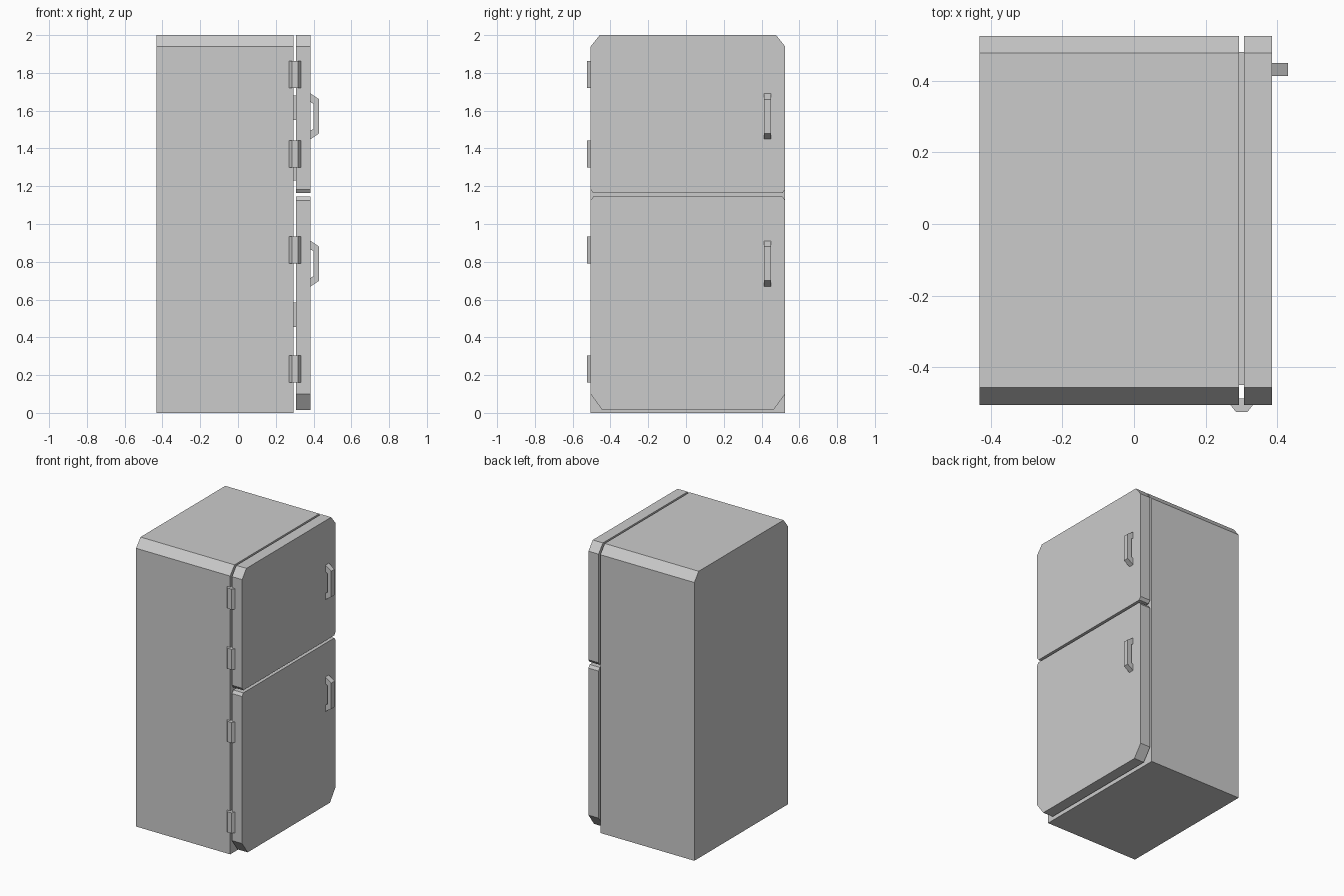
import bpy
import bmesh
from mathutils import Vector

cube = bpy.data.objects.get("Cube")
if cube:
    bpy.data.objects.remove(cube, do_unlink=True)

grey = bpy.data.materials.new("light grey enamel")
grey.use_nodes = True
colour = (0.6, 0.6, 0.6, 1)
grey.diffuse_color = colour
grey.node_tree.nodes["Principled BSDF"].inputs["Base Color"].default_value = colour


def prism(name, outline, axis, start, end):
    """Extrude a 2D outline along an axis; the outline uses the other two axes in order."""
    bm = bmesh.new()
    verts = []
    for point in outline:
        co = list(point)
        co.insert(axis, start)
        verts.append(bm.verts.new(co))
    face = bm.faces.new(verts)
    grown = bmesh.ops.extrude_face_region(bm, geom=[face])["geom"]
    shift = Vector((0, 0, 0))
    shift[axis] = end - start
    bmesh.ops.translate(bm, vec=shift, verts=[v for v in grown if isinstance(v, bmesh.types.BMVert)])
    bmesh.ops.recalc_face_normals(bm, faces=bm.faces)
    mesh = bpy.data.meshes.new(name)
    bm.to_mesh(mesh)
    bm.free()
    mesh.materials.append(grey)
    obj = bpy.data.objects.new(name, mesh)
    bpy.context.collection.objects.link(obj)
    return obj


def panel(bottom, top, low_cut, high_cut):
    """Rectangle in y and z with its lower and upper corners cut off."""
    y0, y1 = -0.505, 0.525
    (ly, lz), (hy, hz) = low_cut, high_cut
    points = [(y0 + ly, bottom), (y1 - ly, bottom), (y1, bottom + lz), (y1, top - hz),
              (y1 - hy, top), (y0 + hy, top), (y0, top - hz), (y0, bottom + lz)]
    return list(dict.fromkeys(points))


# Cabinet and the two doors
large, small, foot = (0.048, 0.06), (0.014, 0.02), (0.062, 0.085)
prism("cabinet", panel(0, 2, (0, 0), large), 0, -0.432, 0.293)
prism("upper_door", panel(1.163, 2, small, large), 0, 0.307, 0.385)
prism("lower_door", panel(0.015, 1.145, foot, small), 0, 0.307, 0.385)

# Bent handles
for name, z in (("upper_handle", 1.57), ("lower_handle", 0.79)):
    outer = [(0.385, 0.12), (0.43, 0.09), (0.43, -0.09), (0.385, -0.12)]
    inner = [(0.385, -0.075), (0.4, -0.066), (0.4, 0.066), (0.385, 0.075)]
    prism(name, [(x, z + h) for x, h in outer + inner], 1, 0.413, 0.45)

# Hinges with bevelled fronts
hinge = [(0.268, -0.504), (0.285, -0.525), (0.317, -0.525), (0.333, -0.504),
         (0.307, -0.504), (0.307, -0.487), (0.293, -0.487), (0.293, -0.504)]
for i, z in enumerate((0.16, 0.79, 1.3, 1.72)):
    prism(f"hinge_{i + 1}", hinge, 2, z, z + 0.143)

# Cross bars in the gap between cabinet and doors
for i, (z, y0, y1) in enumerate(((0.455, -0.45, 0.48), (0.8, -0.425, 0.45),
                                 (1.23, -0.425, 0.45), (1.55, -0.45, 0.48))):
    bar = [(0.293, y0), (0.307, y0), (0.307, y1), (0.293, y1)]
    prism(f"cross_bar_{i + 1}", bar, 2, z, z + 0.13)
